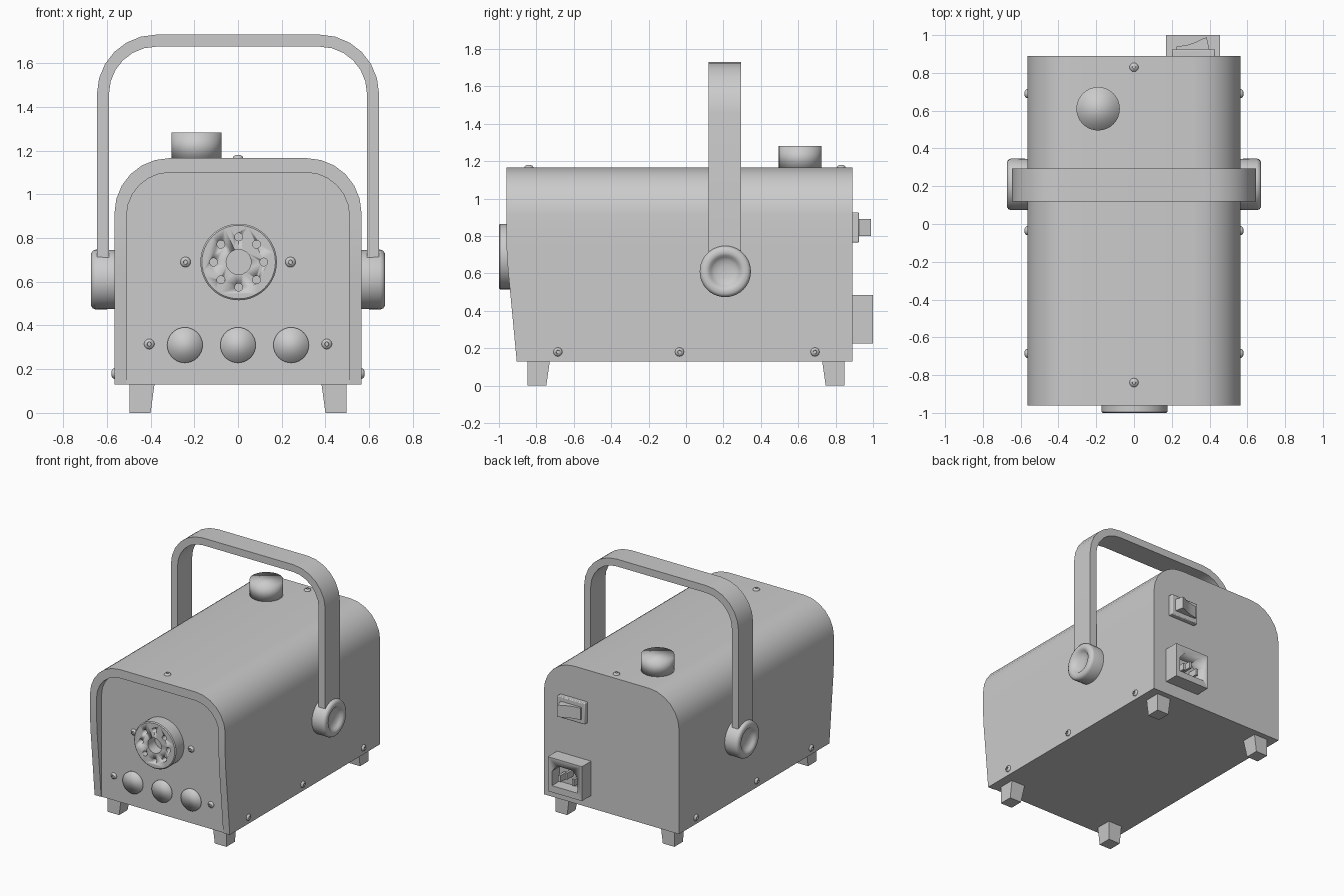
import bpy, bmesh, math
from mathutils import Vector

if "Cube" in bpy.data.objects:
    bpy.data.objects.remove(bpy.data.objects["Cube"])


def finish(name, bm, angle=35):
    bmesh.ops.recalc_face_normals(bm, faces=bm.faces)
    mesh = bpy.data.meshes.new(name)
    bm.to_mesh(mesh)
    bm.free()
    ob = bpy.data.objects.new(name, mesh)
    bpy.context.collection.objects.link(ob)
    bpy.ops.object.select_all(action='DESELECT')
    ob.select_set(True)
    bpy.context.view_layer.objects.active = ob
    bpy.ops.object.shade_smooth_by_angle(angle=math.radians(angle))
    return ob


def loft(name, rings, angle=35):
    """Skin closed rings of equal length and cap both ends."""
    bm = bmesh.new()
    vs = [[bm.verts.new(p) for p in ring] for ring in rings]
    for a, b in zip(vs, vs[1:]):
        for i in range(len(a)):
            j = (i + 1) % len(a)
            bm.faces.new((a[i], a[j], b[j], b[i]))
    bm.faces.new(vs[0])
    bm.faces.new(vs[-1])
    return finish(name, bm, angle)


def lathe(name, profile, centre, direction, n=32, angle=35):
    """Revolve (radius, height) points about a direction."""
    q = Vector(direction).to_track_quat('Z', 'Y')
    rings = [[Vector(centre) + q @ Vector((r * math.cos(t), r * math.sin(t), h))
              for t in (2 * math.pi * i / n for i in range(n))] for r, h in profile]
    return loft(name, rings, angle)


def prism(name, pts, vec):
    return loft(name, [pts, [Vector(p) + Vector(vec) for p in pts]])


def box(name, x0, x1, y0, y1, z0, z1):
    return prism(name, [(x0, y0, z0), (x1, y0, z0), (x1, y1, z0), (x0, y1, z0)],
                 (0, 0, z1 - z0))


def bevel(ob, width, segments=2):
    m = ob.modifiers.new("bevel", 'BEVEL')
    m.width, m.segments, m.limit_method = width, segments, 'ANGLE'


def cut(ob, cutter):
    cutter.hide_render = True
    m = ob.modifiers.new("cut", 'BOOLEAN')
    m.object, m.operation, m.solver = cutter, 'DIFFERENCE', 'EXACT'
    bpy.context.view_layer.objects.active = ob
    bpy.ops.object.modifier_apply(modifier=m.name)
    bpy.data.objects.remove(cutter)


def arch(w, top, r, low, n=6):
    """Inverted U outline as (x, z), low is the list of heights up each leg."""
    half = [(w, z) for z in low]
    half += [(w - r + r * math.cos(t), top - r + r * math.sin(t))
             for t in (math.pi / 2 * i / n for i in range(n + 1))]
    return half + [(-x, z) for x, z in reversed(half)]


# Housing: arched shell with slanted front rim and recessed vertical panel
slant = {0.13: -0.905, 0.5: -0.94, 0.62: -0.952, 0.75: -0.96}
outer = arch(0.565, 1.165, 0.25, slant)
inner = arch(0.51, 1.10, 0.20, slant)
front = lambda z: slant.get(z, -0.96)
bm = bmesh.new()
rows = [[bm.verts.new(p) for p in row] for row in (
    [(x, 0.89, z) for x, z in outer],
    [(x, front(z), z) for x, z in outer],
    [(x, front(z), z) for x, z in inner],
    [(x, -0.90, z) for x, z in inner])]
for a, b in zip(rows, rows[1:]):
    for i in range(len(a) - 1):
        bm.faces.new((a[i], a[i + 1], b[i + 1], b[i]))
bm.faces.new(rows[0])
bm.faces.new(rows[3])
bm.faces.new([r[0] for r in rows] + [r[-1] for r in reversed(rows)])
finish("housing", bm)

# Carrying handle
strap = arch(0.645, 1.73, 0.27, [0.69]) + arch(0.59, 1.675, 0.215, [0.69])[::-1]
prism("handle", [(x, 0.12, z) for x, z in strap], (0, 0.175, 0))

# Dished handle knobs
knob = [(0.135, 0.555), (0.137, 0.65), (0.132, 0.664), (0.12, 0.672), (0.10, 0.673),
        (0.087, 0.668), (0.077, 0.656), (0.06, 0.645), (0.035, 0.639), (0.01, 0.637)]
for side, s in (("right", 1), ("left", -1)):
    lathe("handle_knob_" + side, knob, (0, 0.21, 0.61), (s, 0, 0), 40, 60)

# Tank cap and front lights, smooth shaded all over
lathe("tank_cap", [(0.115, 0), (0.115, 0.125)], (-0.19, 0.61, 1.157), (0, 0, 1), 32, 180)
for x in (-0.243, 0, 0.243):
    lathe("front_light", [(0.081, 0), (0.081, 0.022)], (x, -0.893, 0.31), (0, -1, 0), 32, 180)

# Nozzle with a ring of holes round the central outlet
nozzle = lathe("nozzle", [(0.175, 0), (0.175, 0.104), (0.168, 0.11)],
               (0.003, -0.89, 0.69), (0, -1, 0), 48)
holes = [(0, 0, 0.057)] + [(0.115 * math.cos(k * math.pi / 4),
                            0.115 * math.sin(k * math.pi / 4), 0.018) for k in range(8)]
for dx, dz, r in holes:
    cut(nozzle, lathe("hole_cutter", [(r, 0), (r, 0.2)],
                      (0.003 + dx, -0.915, 0.69 + dz), (0, -1, 0), 20))

# Socket-head screws
screw = [(0.024, -0.01), (0.024, 0.003), (0.019, 0.010), (0.010, 0.014), (0.009, 0.006)]
spots = [((0, y, 1.165), (0, 0, 1)) for y in (-0.84, 0.83)]
for s in (-1, 1):
    spots += [((s * 0.24, -0.90, 0.69), (0, -1, 0)), ((s * 0.406, -0.90, 0.315), (0, -1, 0))]
    spots += [((s * 0.565, y, 0.18), (s, 0, 0)) for y in (-0.685, -0.035, 0.69)]
for pos, d in spots:
    lathe("screw", screw, pos, d, 12)

# Feet, tapered on the two inner sides
for sx in (-1, 1):
    for sy in (-1, 1):
        ring = lambda a, b, z: [(sx * a, sy * b, z), (sx * 0.497, sy * b, z),
                                (sx * 0.497, sy * 0.848, z), (sx * a, sy * 0.848, z)]
        loft("foot", [ring(0.40, 0.747, 0), ring(0.382, 0.728, 0.132)])

# Power switch with tilted rocker
bevel(box("switch_frame", 0.20, 0.43, 0.88, 0.925, 0.765, 0.925), 0.006)
rocker = [(0.225, 0.92), (0.225, 0.94), (0.28, 0.947), (0.325, 0.962), (0.36, 0.98),
          (0.385, 0.988), (0.40, 0.92)]
prism("switch_rocker", [(x, y, 0.80) for x, y in rocker], (0, 0, 0.09))

# Mains inlet with chamfered recess and three pins
inlet = box("power_inlet", 0.17, 0.455, 0.88, 1.0, 0.225, 0.485)
recess = [(0.205, 0.275), (0.42, 0.275), (0.42, 0.385), (0.375, 0.435), (0.25, 0.435),
          (0.205, 0.385)]
cut(inlet, prism("recess_cutter", [(x, 0.91, z) for x, z in recess], (0, 0.2, 0)))
for x, z in ((0.255, 0.335), (0.3125, 0.37), (0.37, 0.335)):
    box("inlet_pin", x - 0.009, x + 0.009, 0.90, 0.985, z - 0.025, z + 0.025)
